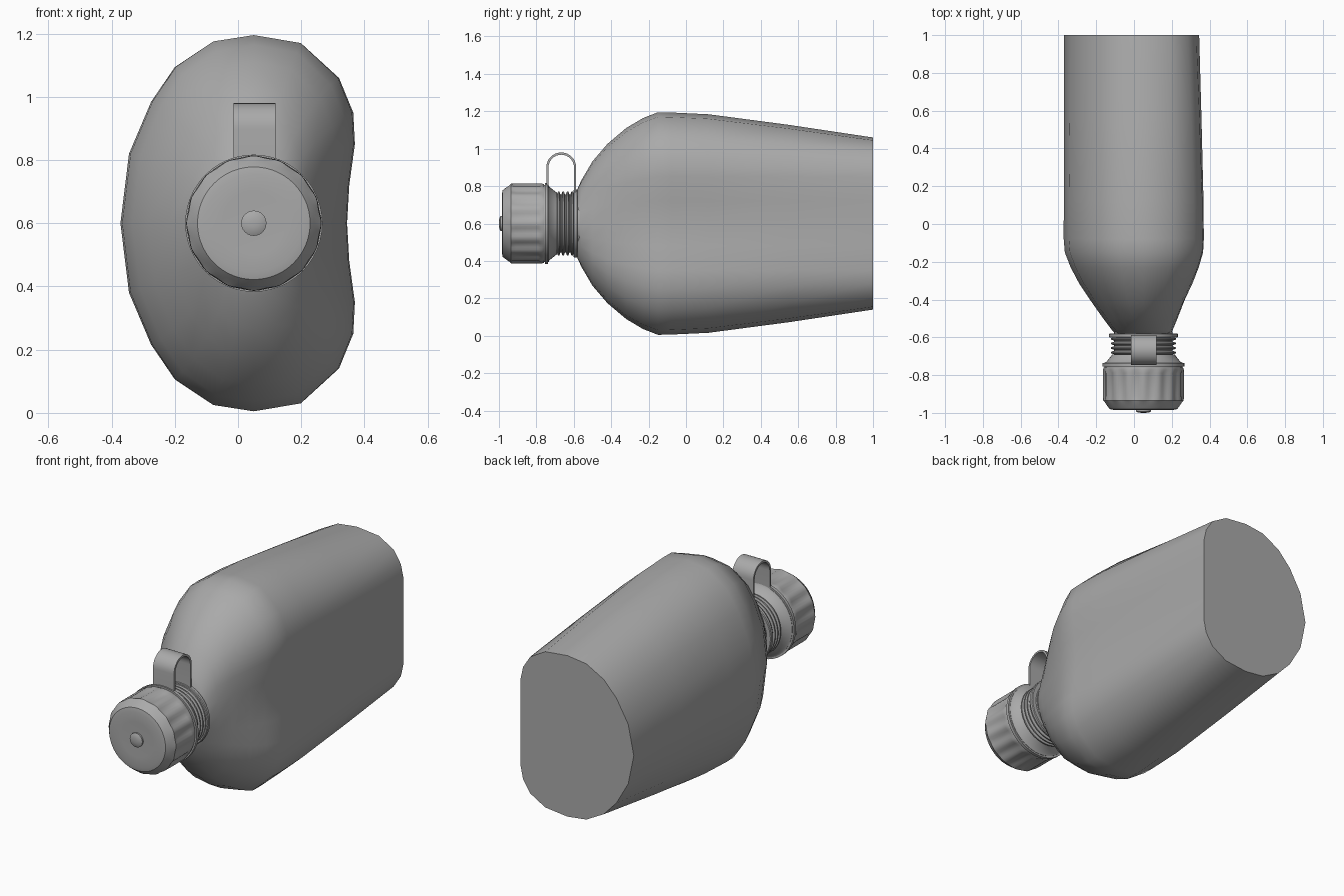
import bpy, bmesh, math

cube = bpy.data.objects.get("Cube")
if cube:
    bpy.data.objects.remove(cube, do_unlink=True)

CX, CZ = 0.05, 0.6          # axis of neck and cap

grey = bpy.data.materials.new("plain_grey")
grey.use_nodes = True
COLOUR = (0.4, 0.4, 0.4, 1)
grey.diffuse_color = COLOUR
grey.node_tree.nodes["Principled BSDF"].inputs["Base Color"].default_value = COLOUR


def loft(name, rings, angle=35):
    """Skin a list of equal-length rings and close both ends."""
    bm = bmesh.new()
    loops = [[bm.verts.new(p) for p in ring] for ring in rings]
    n = len(loops[0])
    for a, b in zip(loops, loops[1:]):
        for i in range(n):
            j = (i + 1) % n
            bm.faces.new((a[i], a[j], b[j], b[i]))
    bm.faces.new(loops[0])
    bm.faces.new(loops[-1])
    bmesh.ops.recalc_face_normals(bm, faces=bm.faces)
    mesh = bpy.data.meshes.new(name)
    bm.to_mesh(mesh)
    bm.free()
    mesh.materials.append(grey)
    obj = bpy.data.objects.new(name, mesh)
    bpy.context.collection.objects.link(obj)
    bpy.ops.object.select_all(action='DESELECT')
    obj.select_set(True)
    bpy.context.view_layer.objects.active = obj
    bpy.ops.object.shade_smooth_by_angle(angle=math.radians(angle))
    return obj


def lathe(name, profile, segments=48, lobes=0, angle=35):
    """Turn (y, radius, flute depth) points about the cap axis."""
    rings = []
    for y, r, depth in profile:
        ring = []
        for i in range(segments):
            a = math.tau * i / segments
            rr = r - depth * (0.5 - 0.5 * math.cos(lobes * a))
            ring.append((CX + rr * math.sin(a), y, CZ + rr * math.cos(a)))
        rings.append(ring)
    return loft(name, rings, angle)


# Bottle body: kidney section at the shoulder, D section at the base
kidney = [(.345, 0), (.352, .12), (.37, .25), (.365, .35), (.32, .46), (.2, .57),
          (.05, .595), (-.08, .575), (-.2, .495), (-.275, .385), (-.345, .22), (-.372, 0)]
base = [(.345, 0), (.345, .12), (.345, .25), (.33, .32), (.285, .39), (.19, .445),
        (.05, .46), (-.07, .445), (-.18, .385), (-.26, .3), (-.335, .17), (-.37, 0)]


def mirrored(half):
    return half + [(x, -z) for x, z in half[-2:0:-1]]


kidney, base = mirrored(kidney), mirrored(base)
rings = []
# Shoulder stations: y, blend across, blend upward
for y, tx, tz in [(-.59, 0, .03), (-.56, .1, .18), (-.5, .26, .41), (-.42, .46, .62),
                  (-.32, .7, .81), (-.23, .87, .93), (-.15, .98, 1)]:
    ring = []
    for x, z in kidney:
        a = math.atan2(z, x - CX)
        ring.append((CX + .14 * math.cos(a) * (1 - tx) + (x - CX) * tx, y,
                     CZ + .15 * math.sin(a) * (1 - tz) + z * tz))
    rings.append(ring)
# Tapering sides
for y, t in [(-.08, .01), (.12, .08), (.55, .5), (1, 1)]:
    rings.append([(p[0] * (1 - t) + q[0] * t, y, CZ + p[1] * (1 - t) + q[1] * t)
                  for p, q in zip(kidney, base)])
loft("bottle_body", rings, 45)

# Threaded neck
thread = [(-.72, .155, 0)]
for k in range(4):
    y = -.69 + k * .024
    thread += [(y, .155, 0), (y + .006, .172, 0), (y + .013, .172, 0), (y + .019, .155, 0)]
thread.append((-.57, .155, 0))
lathe("threaded_neck", thread)
lathe("neck_collar", [(-.602, .15, 0), (-.602, .178, 0), (-.598, .182, 0),
                      (-.583, .182, 0), (-.579, .178, 0), (-.579, .14, 0)])

# Fluted cap
lathe("fluted_cap", [(-.983, .1, 0), (-.985, .155, 0), (-.98, .178, 0), (-.965, .19, 0),
                     (-.943, .205, 0), (-.935, .213, .004), (-.91, .214, .011),
                     (-.79, .214, .011), (-.772, .214, .003), (-.76, .21, 0)],
      segments=96, lobes=16)
lathe("cap_skirt", [(-.765, .2, 0), (-.765, .207, 0), (-.735, .207, 0), (-.73, .196, 0),
                    (-.7, .172, 0), (-.69, .165, 0), (-.69, .15, 0)])
lathe("cap_strap_ring", [(-.755, .18, 0), (-.755, .217, 0), (-.737, .217, 0), (-.737, .18, 0)])
lathe("cap_button", [(-.97, .04, 0), (-.992, .04, 0), (-.997, .03, 0), (-1, .012, 0)], 24)

# Arched strap joining cap ring and collar
ARCH_Y, ARCH_Z, OUT, IN = -.667, .9, .08, .068
path = [(-1, 0, .77 - ARCH_Z)]
path += [(-math.cos(math.pi * i / 16), math.sin(math.pi * i / 16), 0) for i in range(17)]
path += [(1, 0, .76 - ARCH_Z)]
rings = []
for c, s, dz in path:
    rings.append([(x, ARCH_Y + r * c, ARCH_Z + r * s + dz)
                  for x, r in [(-.015, OUT), (.118, OUT), (.118, IN), (-.015, IN)]])
loft("retaining_strap", rings)
